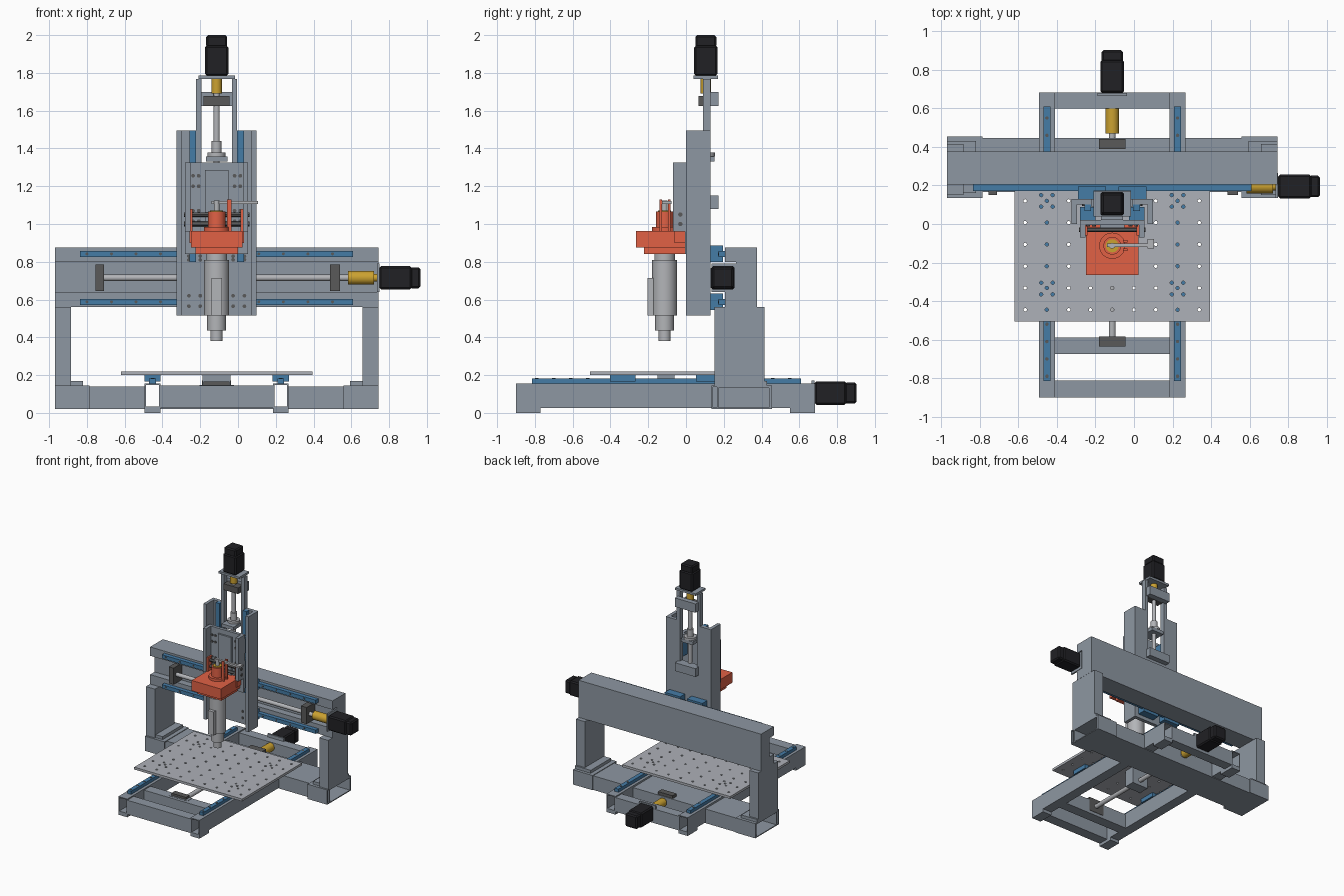
import bpy, bmesh, math
from mathutils import Matrix, Vector

if "Cube" in bpy.data.objects:
    bpy.data.objects.remove(bpy.data.objects["Cube"])

CX = -0.113                       # machine centre line in x


def mat(name, r, g, b):
    m = bpy.data.materials.new(name)
    m.diffuse_color = (r, g, b, 1)
    m.use_nodes = True
    m.node_tree.nodes["Principled BSDF"].inputs["Base Color"].default_value = m.diffuse_color
    return m


STEEL = mat("steel", .27, .31, .36)
BLUE = mat("blue", .06, .2, .38)
BLACK = mat("black", .015, .015, .018)
GOLD = mat("gold", .6, .36, .03)
RED = mat("red", .75, .12, .06)
DARK = mat("dark", .1, .1, .1)
LIGHT = mat("light", .45, .46, .48)
PLATE = mat("plate", .42, .44, .48)


def finish(name, bm, m, smooth=False):
    bmesh.ops.recalc_face_normals(bm, faces=bm.faces)
    me = bpy.data.meshes.new(name)
    bm.to_mesh(me)
    bm.free()
    ob = bpy.data.objects.new(name, me)
    bpy.context.collection.objects.link(ob)
    if m:
        me.materials.append(m)
    bpy.context.view_layer.objects.active = ob
    if smooth:
        bpy.ops.object.select_all(action='DESELECT')
        ob.select_set(True)
        bpy.ops.object.shade_smooth_by_angle()
    return ob


def boxes(name, m, *bs, mirror=False, bevel=0):
    """Boxes as (x0, x1, y0, y1, z0, z1), optionally mirrored about CX."""
    bm = bmesh.new()
    bs = list(bs)
    if mirror:
        bs += [(2 * CX - b[1], 2 * CX - b[0]) + tuple(b[2:]) for b in bs]
    for x0, x1, y0, y1, z0, z1 in bs:
        M = Matrix.Translation(((x0 + x1) / 2, (y0 + y1) / 2, (z0 + z1) / 2))
        bmesh.ops.create_cube(bm, size=1, matrix=M @ Matrix.Diagonal((x1 - x0, y1 - y0, z1 - z0, 1)))
    if bevel:
        bmesh.ops.bevel(bm, geom=list(bm.edges), offset=bevel, segments=1, affect='EDGES')
    return finish(name, bm, m)


def rods(name, m, *cs, seg=32):
    """Cylinders as (start, end, radius)."""
    bm = bmesh.new()
    for a, b, r in cs:
        a, b = Vector(a), Vector(b)
        M = Matrix.Translation((a + b) / 2) @ (b - a).to_track_quat('Z', 'Y').to_matrix().to_4x4()
        bmesh.ops.create_cone(bm, cap_ends=True, segments=seg, radius1=r, radius2=r,
                              depth=(b - a).length, matrix=M)
    return finish(name, bm, m, True)


def tube_walls(axis, x0, x1, y0, y1, z0, z1, t=.008):
    """Four walls of a rectangular tube open along x or y."""
    w = [(x0, x1, y0, y1, z0, z0 + t), (x0, x1, y0, y1, z1 - t, z1)]
    if axis == 'y':
        return w + [(x0, x0 + t, y0, y1, z0 + t, z1 - t), (x1 - t, x1, y0, y1, z0 + t, z1 - t)]
    return w + [(x0, x1, y0, y0 + t, z0 + t, z1 - t), (x0, x1, y1 - t, y1, z0 + t, z1 - t)]


# Base frame
boxes("base_side_tubes", STEEL, *tube_walls('y', -.494, -.41, -.9, .683, .025, .155), mirror=True)
boxes("base_feet", STEEL, (-.494, -.41, -.9, -.77, 0, .025), (-.494, -.41, .55, .683, 0, .025), mirror=True)
for i, (y0, y1) in enumerate(((-.9, -.812), (-.675, -.588), (.6, .683))):
    boxes(f"base_cross_tube_{i}", STEEL, *tube_walls('x', -.41, .184, y0, y1, .025, .145))

# Gantry foundation beam, sleeves and uprights
boxes("gantry_base_beam", STEEL, *tube_walls('x', -.41, .184, .165, .447, .02, .14))
boxes("gantry_base_beam_ends", STEEL, *tube_walls('x', -.97, -.494, .165, .447, .02, .14),
      (-.494, -.41, .165, .447, .02, .026), mirror=True)
boxes("gantry_sleeves", STEEL, *tube_walls('x', -.97, -.785, .135, .455, .02, .145), mirror=True)
boxes("upright_base_plates", STEEL, (-.97, -.82, .16, .43, .145, .17), mirror=True)
boxes("uprights", STEEL, (-.97, -.885, .15, .415, .145, .56), mirror=True)

# Gantry beam, recessed at the front for the drive screw
boxes("gantry_beam", STEEL, (-.97, .745, .265, .377, .56, .875),
      (-.97, .745, .206, .265, .8, .875), (-.97, .745, .206, .265, .56, .64))

# Table with hole grid
table = boxes("table", PLATE, (-.62, .394, -.507, .293, .2, .22))
holes = [(CX + .113 * i, -.106 + .113 * j, .009) for i in range(-4, 5) for j in range(-3, 4)]
holes += [(CX + sx * .339 + dx, y + dy, .009) for sx in (-1, 1) for y in (-.335, .12)
          for dx in (-.03, .03) for dy in (-.03, .03)]
cut = rods("table_hole_cutter", None, *[((x, y, .15), (x, y, .27), r) for x, y, r in holes], seg=10)
mod = table.modifiers.new("holes", 'BOOLEAN')
mod.operation, mod.object, mod.solver = 'DIFFERENCE', cut, 'EXACT'
bpy.context.view_layer.objects.active = table
bpy.ops.object.modifier_apply(modifier=mod.name)
bpy.data.objects.remove(cut)

# Table rails and carriages
boxes("table_rails", BLUE, (-.47, -.434, -.815, .61, .155, .182), mirror=True)
boxes("table_carriages", BLUE, *[(-.495, -.409, y - .068, y + .068, .166, .2) for y in (-.335, .12)], mirror=True)
rods("table_rail_bolts", DARK, *[((x, y, .17), (x, y, .184), .009) for x in (-.452, .226)
                                 for y in (-.79, -.7, -.61, -.52, .46, .55)], seg=12)

# Table drive
boxes("table_nut_block", STEEL, (-.187, -.039, -.15, -.06, .06, .2))
rods("table_screw", LIGHT, ((CX, -.62, .105), (CX, .47, .105), .018))
boxes("table_bearing_blocks", DARK, (-.182, -.044, -.635, -.585, .05, .165), (-.182, -.044, .388, .44, .05, .165))
boxes("table_bearing_seats", STEEL, (-.205, -.02, -.65, -.588, .1, .147))
rods("table_coupling", GOLD, ((CX, .47, .105), (CX, .6, .105), .035), ((CX, .6, .105), (CX, .665, .105), .025))
boxes("table_motor_plate", STEEL, (-.19, -.036, .665, .68, .03, .172))
boxes("table_motor", BLACK, (-.175, -.051, .68, .85, .043, .167), (-.169, -.057, .84, .902, .049, .161), bevel=.01)

# Cross axis rails and drive
boxes("cross_rails", BLUE, (-.836, .61, .172, .206, .826, .858), (-.836, .61, .172, .206, .572, .604))
boxes("cross_carriages", BLUE, *[(-.29, -.145, .13, .195, z - .043, z + .043) for z in (.842, .588)], mirror=True)
rods("cross_rail_bolts", DARK, *[((x / 100, .17, z), (x / 100, .19, z), .008) for z in (.842, .588)
                                 for x in range(-80, 60, 13)], seg=12)
rods("cross_screw", LIGHT, ((-.73, .195, .715), (.6, .195, .715), .017))
boxes("cross_bearing_blocks", DARK, (-.755, -.71, .15, .265, .645, .785), (.486, .54, .15, .265, .645, .785))
boxes("cross_nut_block", STEEL, (-.19, -.036, .13, .24, .665, .765))
rods("cross_coupling", GOLD, ((.583, .195, .715), (.72, .195, .715), .036), ((.72, .195, .715), (.75, .195, .715), .02))
boxes("cross_motor_plate", STEEL, (.735, .748, .135, .265, .64, .79))
boxes("cross_motor", BLACK, (.748, .92, .133, .257, .653, .777), (.91, .965, .139, .251, .659, .771), bevel=.01)

# Vertical axis frame
boxes("column_channels", STEEL, (-.325, -.297, 0, .13, .515, 1.495), (-.297, -.2, .1, .13, .515, 1.495), mirror=True)
boxes("column_back_plate", STEEL, (-.2, -.026, .1, .13, .515, 1.15))
boxes("column_bars", STEEL, (-.222, -.193, .09, .13, 1.1, 1.767), mirror=True)
boxes("column_cross_bars", STEEL, (-.21, -.016, .13, .173, 1.625, 1.7), (-.21, -.016, .13, .173, 1.08, 1.15))
boxes("column_rails", BLUE, (-.257, -.222, .068, .1, .8, 1.495), mirror=True)
boxes("column_carriages", BLUE, *[(-.28, -.2, .02, .088, z - .06, z + .06) for z in (.93, 1.04, 1.228)], mirror=True)

# Vertical drive
rods("lift_screw", LIGHT, ((CX, .105, 1.15), (CX, .105, 1.7), .016), ((CX, .105, 1.37), (CX, .105, 1.44), .026),
     ((CX, .105, 1.358), (CX, .105, 1.378), .048))
boxes("lift_nut_bracket", STEEL, (-.17, -.056, .02, .15, 1.33, 1.358))
boxes("lift_bearing_block", DARK, (-.182, -.044, .065, .13, 1.625, 1.677))
rods("lift_coupling", GOLD, ((CX, .105, 1.69), (CX, .105, 1.768), .028))
boxes("lift_motor_plate", STEEL, (-.21, -.016, .04, .17, 1.767, 1.785))
boxes("lift_motor", BLACK, (-.175, -.051, .043, .167, 1.785, 1.945), (-.169, -.057, .049, .161, 1.935, 2), bevel=.01)

# Spindle carrier plate with side flanges
boxes("carrier_plate", STEEL, (-.28, .054, -.005, .02, .84, 1.325))
boxes("carrier_flanges", STEEL, (-.28, -.252, -.07, -.005, .96, 1.325), mirror=True)
boxes("carrier_panel", STEEL, (-.176, -.05, -.02, -.005, .965, 1.285))
rods("carrier_bolts", DARK, *[((x, -.012, z), (x, 0, z), .01) for x in (-.238, -.208, -.018, .012)
                              for z in (1.015, 1.07, 1.2, 1.255)], seg=12)
rods("back_plate_bolts", DARK, *[((x, .094, z), (x, .11, z), .01) for x in (-.26, -.2, -.026, .034)
                                 for z in (.565, .62, .81, .83)], seg=12)
rods("flange_bolts", DARK, *[((-.286, -.03, z), (.06, -.03, z), .012) for z in (1.0, 1.05)], seg=12)

# Spindle
SY = -.113


def spin(z0, z1, r):
    return ((CX, SY, z0), (CX, SY, z1), r)


rods("spindle_body", LIGHT, spin(.515, .81, .066), spin(.81, .85, .055))
rods("spindle_nose", LIGHT, spin(.435, .515, .05), spin(.38, .435, .032))
boxes("spindle_fin", LIGHT, (-.14, -.086, -.205, -.16, .515, .715))
boxes("spindle_clamp", RED, (-.25, .024, -.265, .01, .875, .963), (-.225, -.001, -.222, .005, .84, .875))
boxes("clamp_ears", RED, (-.258, -.24, -.06, 0, .9, 1.08), mirror=True)
rods("drawbar_housing", RED, spin(.96, .985, .068), spin(.985, 1.065, .046))
rods("drawbar_cap", GOLD, spin(1.06, 1.072, .034))
rods("drawbar", LIGHT, spin(1.06, 1.125, .015))
boxes("lever_posts", RED, (-.057, -.035, -.14, -.128, .96, 1.13), (-.057, -.035, -.095, -.083, .96, 1.13))
boxes("lever_handle", LIGHT, (-.14, .105, -.12, -.1, 1.105, 1.122), (.07, .105, -.127, -.077, 1.105, 1.122))
